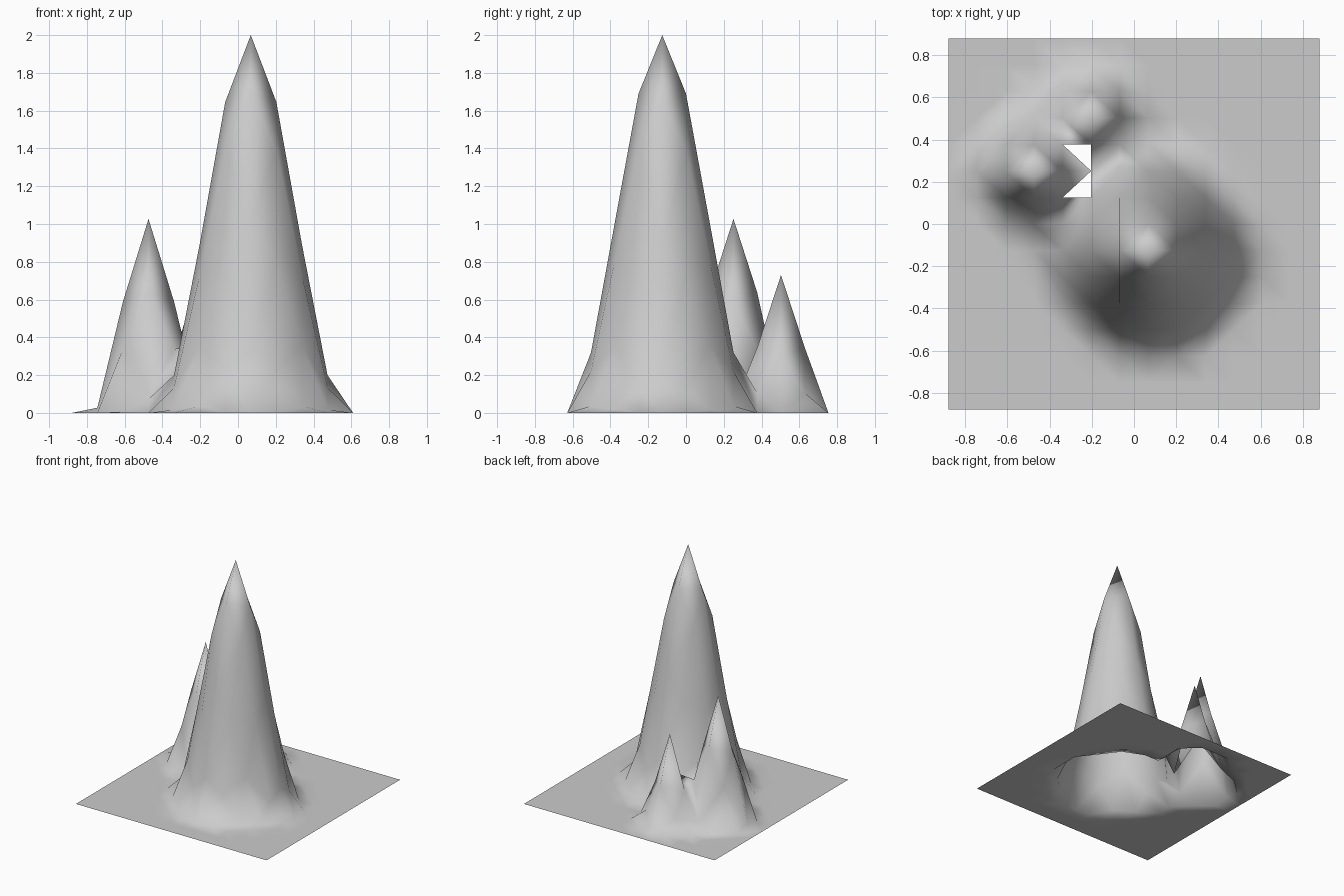
import bpy, bmesh
from math import hypot

if "Cube" in bpy.data.objects:
    bpy.data.objects.remove(bpy.data.objects["Cube"])

NX, NY, HALF = 13, 14, 0.88
DX, DY = 2 * HALF / NX, 2 * HALF / NY

# Peaks: grid column, grid row, height, falloff radius
PEAKS = [(7, 6, 2.0, 0.505), (3, 9, 1.027, 0.30), (5, 11, 0.73, 0.243)]


def height(i, j):
    """Highest of the smooth-falloff peaks at a grid point."""
    z = 0.0
    for pi, pj, h, radius in PEAKS:
        d = max(0.0, 1 - hypot((i - pi) * DX, (j - pj) * DY) / radius)
        z = max(z, h * (3 * d * d - 2 * d ** 3))
    return z


bm = bmesh.new()
grid = [[bm.verts.new((-HALF + i * DX, -HALF + j * DY, height(i, j)))
         for j in range(NY + 1)] for i in range(NX + 1)]

# Terrain cells, with two half-cells left open between the peaks
for i in range(NX):
    for j in range(NY):
        a, b = grid[i][j], grid[i + 1][j]
        c, d = grid[i + 1][j + 1], grid[i][j + 1]
        if (i, j) == (4, 8):
            bm.faces.new((a, c, d))
        elif (i, j) == (4, 9):
            bm.faces.new((a, b, d))
        else:
            bm.faces.new((a, b, c, d))

# Split along the shorter diagonals so the peaks are clean pyramids
bmesh.ops.triangulate(bm, faces=bm.faces[:], quad_method='SHORT_EDGE')
for f in bm.faces:
    f.smooth = True

mesh = bpy.data.meshes.new("mountain_terrain")
bm.to_mesh(mesh)
bm.free()
terrain = bpy.data.objects.new("mountain_terrain", mesh)
bpy.context.collection.objects.link(terrain)
